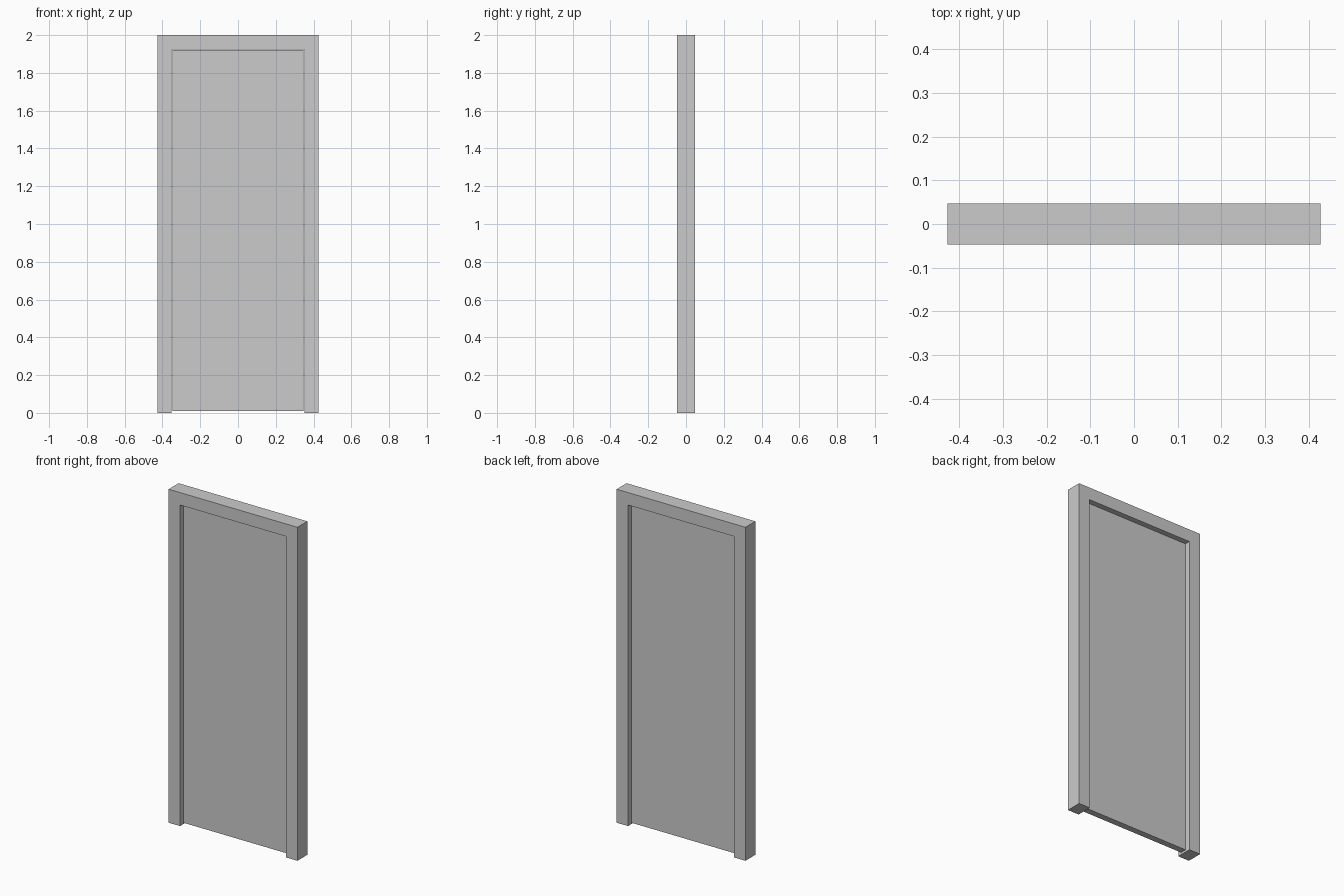
import bpy, bmesh

if "Cube" in bpy.data.objects:
    bpy.data.objects.remove(bpy.data.objects["Cube"])

grey = bpy.data.materials.new("light_grey")
grey.diffuse_color = (0.6, 0.6, 0.6, 1)
grey.use_nodes = True
grey.node_tree.nodes["Principled BSDF"].inputs["Base Color"].default_value = grey.diffuse_color


def extruded(name, outline, depth):
    """Extrude an x-z outline along y, centred on y = 0."""
    bm = bmesh.new()
    face = bm.faces.new([bm.verts.new((x, -depth / 2, z)) for x, z in outline])
    new = bmesh.ops.extrude_face_region(bm, geom=[face])["geom"]
    bmesh.ops.translate(bm, vec=(0, depth, 0),
                        verts=[v for v in new if isinstance(v, bmesh.types.BMVert)])
    bmesh.ops.recalc_face_normals(bm, faces=bm.faces)
    mesh = bpy.data.meshes.new(name)
    bm.to_mesh(mesh)
    bm.free()
    mesh.materials.append(grey)
    obj = bpy.data.objects.new(name, mesh)
    bpy.context.collection.objects.link(obj)
    return obj


W, H = 0.427, 2.0        # frame half width and height
IW, IH = 0.352, 1.925    # opening half width and height
GAP = 0.004              # clearance around the leaf

# Door frame: two jambs and a head in one piece
extruded("door_frame", [(-W, 0), (-IW, 0), (-IW, IH), (IW, IH),
                        (IW, 0), (W, 0), (W, H), (-W, H)], 0.094)

# Door leaf: thin slab recessed on both sides, clear of the floor
x, top = IW - GAP, IH - GAP
extruded("door_leaf", [(-x, 0.01), (x, 0.01), (x, top), (-x, top)], 0.038)
